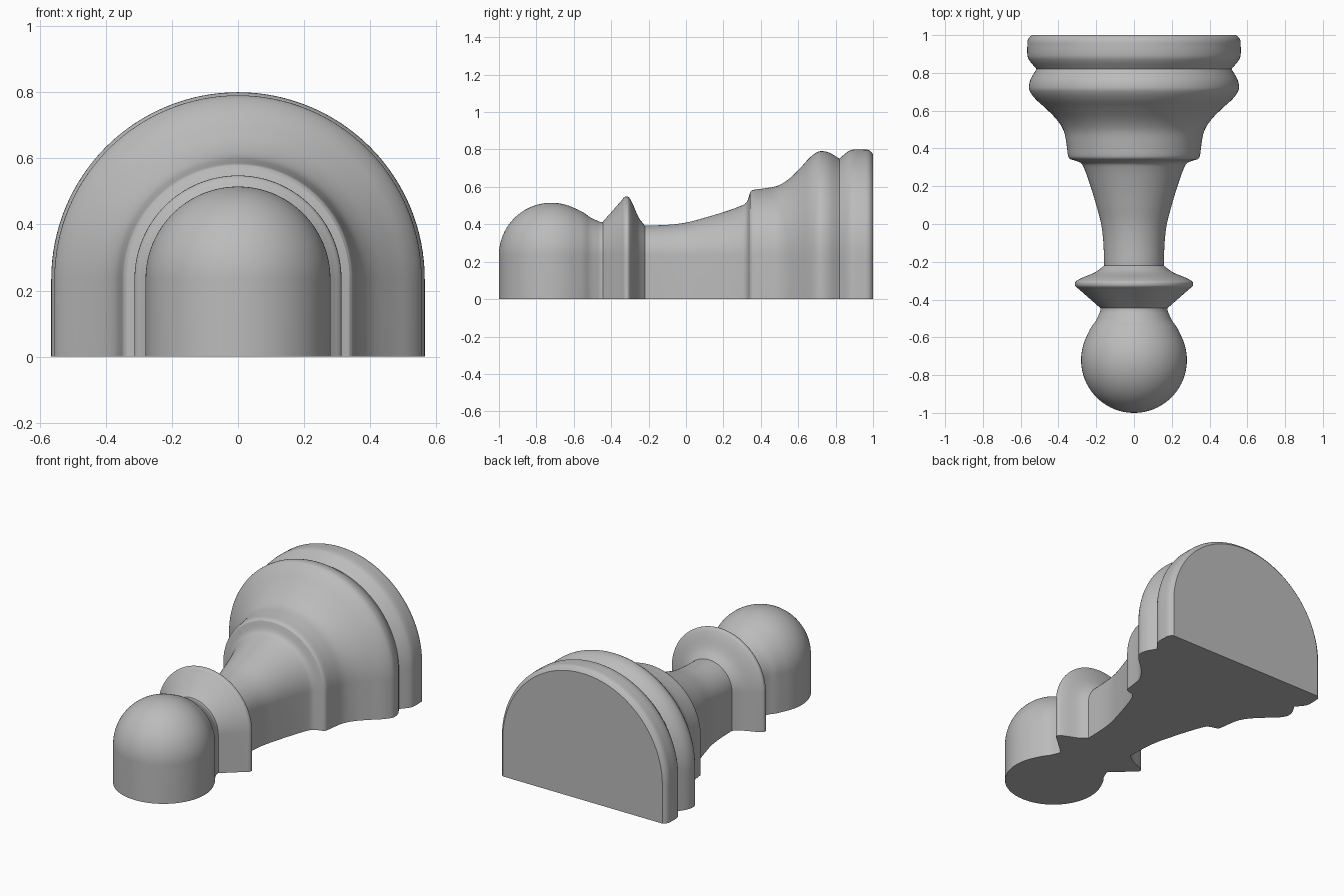
import bpy, bmesh, math
from mathutils import Vector

cube = bpy.data.objects.get("Cube")
if cube:
    bpy.data.objects.remove(cube, do_unlink=True)

AXIS_Z = 0.235      # height of the turning axis
ARC_STEPS = 64

grey = bpy.data.materials.new("plain_grey")
grey.use_nodes = True
colour = (0.5, 0.5, 0.5, 1.0)
grey.diffuse_color = colour
grey.node_tree.nodes["Principled BSDF"].inputs["Base Color"].default_value = colour


def smooth_run(points, steps=5):
    """Catmull-Rom curve through the (y, radius) points."""
    p = [Vector(q) for q in points]
    if len(p) < 3:
        return p
    p = [2 * p[0] - p[1]] + p + [2 * p[-1] - p[-2]]
    out = []
    for a, b, c, d in zip(p, p[1:], p[2:], p[3:]):
        for i in range(steps):
            t = i / steps
            out.append(0.5 * (2 * b + (c - a) * t + (2 * a - 5 * b + 4 * c - d) * t ** 2
                              + (3 * b - a - 3 * c + d) * t ** 3))
    return out + [p[-2]]


# Profile runs as (y, radius); a crease falls between neighbouring runs
head_arc = [(-0.72 - 0.28 * math.cos(a), 0.28 * math.sin(a))
            for a in (math.radians(6 * i) for i in range(20))]
head = head_arc + [(-0.55, 0.229), (-0.51, 0.201), (-0.46, 0.178)]
runs = [
    head,
    [(-0.46, 0.178), (-0.445, 0.178)],                                   # groove
    [(-0.445, 0.178), (-0.345, 0.292)],                                  # collar front
    [(-0.345, 0.292), (-0.332, 0.308), (-0.32, 0.313), (-0.305, 0.309),
     (-0.285, 0.275), (-0.255, 0.205), (-0.22, 0.158)],                  # collar back
    [(-0.22, 0.158), (-0.1, 0.162), (0.0, 0.174), (0.1, 0.2),
     (0.2, 0.23), (0.29, 0.262), (0.325, 0.285), (0.343, 0.338)],        # stem
    [(0.343, 0.338), (0.36, 0.349), (0.42, 0.357), (0.49, 0.371),
     (0.55, 0.407), (0.61, 0.465), (0.66, 0.52), (0.7, 0.55),
     (0.73, 0.556), (0.77, 0.546), (0.82, 0.516)],                       # bell
    [(0.82, 0.516), (0.865, 0.553), (0.9, 0.565), (0.97, 0.564)],        # base rim
    [(0.97, 0.564), (0.985, 0.557), (1.0, 0.54)],                        # back chamfer
]
profile = []
for run in runs:
    profile += smooth_run(run)[(1 if profile else 0):]

# Loft arch-shaped cross-sections with straight sides down to the flat underside
bm = bmesh.new()
rings = []
for y, r in profile:
    r = max(r, 0.0)
    section = [(r, 0.0)]
    section += [(r * math.cos(a), AXIS_Z + r * math.sin(a))
                for a in (math.pi * i / ARC_STEPS for i in range(ARC_STEPS + 1))]
    section += [(-r, 0.0)]
    rings.append([bm.verts.new((x, y, z)) for x, z in section])

count = len(rings[0])
for near, far in zip(rings, rings[1:]):
    for i in range(count):
        j = (i + 1) % count
        bm.faces.new((near[i], near[j], far[j], far[i]))
bm.faces.new(rings[-1])
bmesh.ops.remove_doubles(bm, verts=bm.verts, dist=0.00005)
bmesh.ops.recalc_face_normals(bm, faces=bm.faces)

mesh = bpy.data.meshes.new("half_turned_pawn")
bm.to_mesh(mesh)
bm.free()
mesh.materials.append(grey)
pawn = bpy.data.objects.new("half_turned_pawn", mesh)
bpy.context.collection.objects.link(pawn)

bpy.ops.object.select_all(action="DESELECT")
pawn.select_set(True)
bpy.context.view_layer.objects.active = pawn
bpy.ops.object.shade_smooth_by_angle(angle=math.radians(30))
